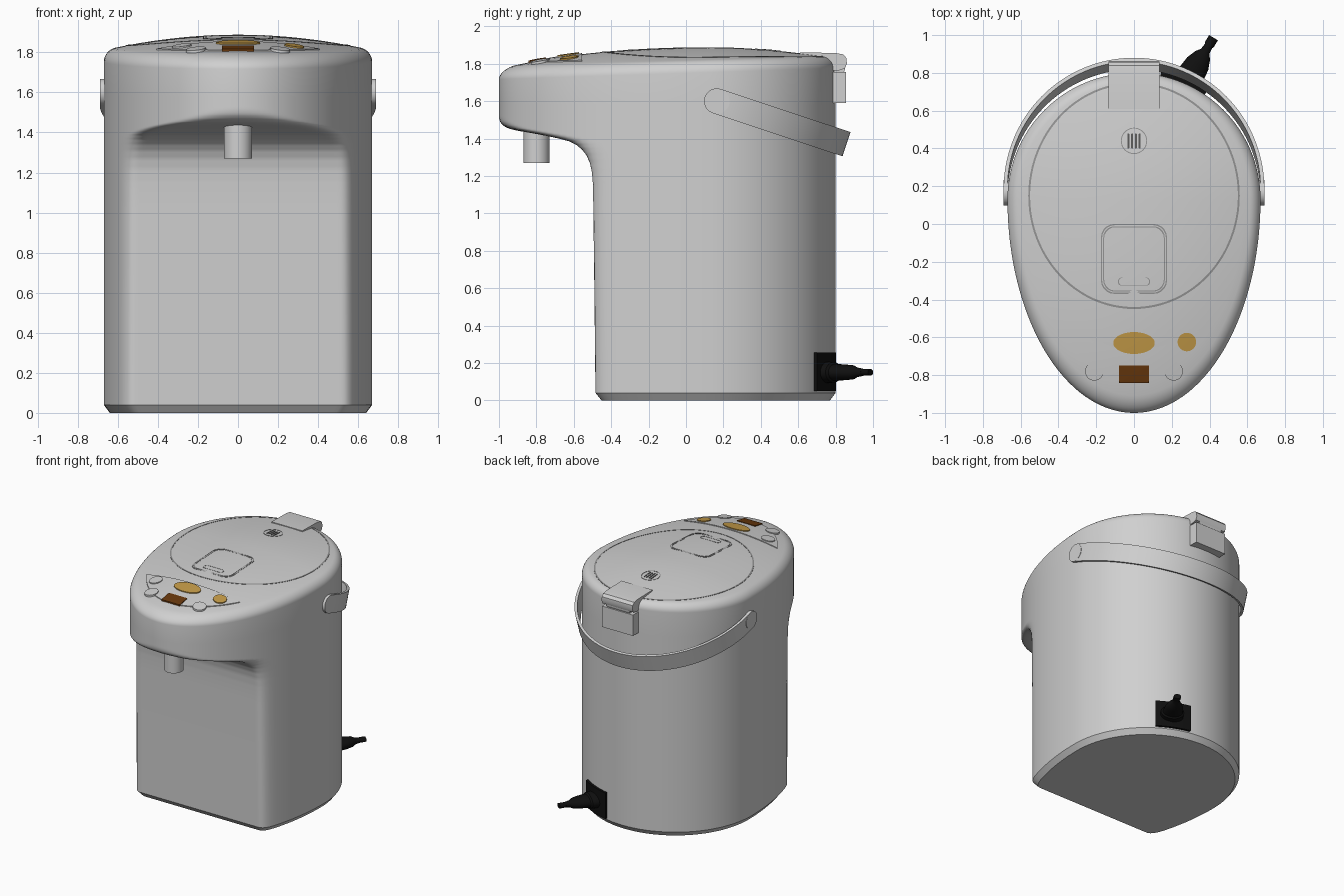
import bpy, bmesh, math
from mathutils import Vector

if "Cube" in bpy.data.objects:
    bpy.data.objects.remove(bpy.data.objects["Cube"])

CY, RX, RB, RF = 0.13, 0.67, 0.67, 1.13   # egg plan: centre y, half width, back and front radii
PEAK, RIM = 1.888, 0.055                  # top of the dome, rim rounding radius
TAU = 2 * math.pi


def material(name, r, g, b):
    m = bpy.data.materials.new(name)
    m.diffuse_color = (r, g, b, 1)
    m.use_nodes = True
    m.node_tree.nodes["Principled BSDF"].inputs["Base Color"].default_value = m.diffuse_color
    return m


GREY = material("light grey", 0.63, 0.63, 0.63)
SEAM = material("seam grey", 0.30, 0.30, 0.30)
DARK = material("dark grey", 0.10, 0.10, 0.10)
GOLD = material("gold", 0.56, 0.33, 0.065)
BROWN = material("brown", 0.14, 0.04, 0.004)
BLACK = material("black", 0.005, 0.005, 0.005)


def loft(name, rings, mat, closed=False, angle=30):
    """Skin a list of equal closed rings; cap the ends unless it loops round."""
    n, k = len(rings[0]), len(rings)
    bm = bmesh.new()
    v = [[bm.verts.new(p) for p in ring] for ring in rings]
    for j in range(k if closed else k - 1):
        a, b = v[j], v[(j + 1) % k]
        for i in range(n):
            bm.faces.new((a[i], a[(i + 1) % n], b[(i + 1) % n], b[i]))
    if not closed:
        bm.faces.new(v[0][::-1])
        bm.faces.new(v[-1])
    bmesh.ops.recalc_face_normals(bm, faces=bm.faces)
    me = bpy.data.meshes.new(name)
    bm.to_mesh(me)
    bm.free()
    me.materials.append(mat)
    ob = bpy.data.objects.new(name, me)
    bpy.context.collection.objects.link(ob)
    bpy.ops.object.select_all(action='DESELECT')
    ob.select_set(True)
    bpy.context.view_layer.objects.active = ob
    bpy.ops.object.shade_smooth_by_angle(angle=math.radians(angle))
    return ob


def egg(s, n=144):
    pts = []
    for i in range(n):
        a = TAU * i / n
        r = RB if math.sin(a) > 0 else RF
        pts.append((s * RX * math.cos(a), CY + s * r * math.sin(a)))
    return pts


def top_z(x, y):
    s2 = (x / RX) ** 2 + ((y - CY) / (RB if y > CY else RF)) ** 2
    rim = 1.805 + 0.033 * y
    return rim + (PEAK - rim) * (1 - s2)


def soft_max(a, b, k=0.1):
    h = max(k - abs(a - b), 0) / k
    return max(a, b) + h * h * k / 4


# Body: egg section, cut back to a flat front below the overhanging head
front = [(0.04, -0.484), (0.6, -0.49), (1.15, -0.497), (1.22, -0.503), (1.27, -0.514),
         (1.31, -0.532), (1.34, -0.555), (1.365, -0.585), (1.385, -0.625), (1.40, -0.68),
         (1.415, -0.75), (1.428, -0.82), (1.44, -0.89), (1.452, -0.95), (1.468, -1.00),
         (1.49, -1.05), (1.53, -1.11), (1.58, -1.3)]


def flat_ring(s, z, f):
    return [(x, soft_max(y, f), z) for x, y in egg(s)]


rings = [flat_ring(0.955, 0, -0.452)]
for (z0, f0), (z1, f1) in zip(front, front[1:]):
    for q in range(4):
        t = q / 4
        rings.append(flat_ring(1, z0 + (z1 - z0) * t, f0 + (f1 - f0) * t))
rings.append(flat_ring(1, 1.58, -2))
for q in range(9):                        # rounded rim
    a = math.pi / 2 * (1 - q / 8)
    rings.append([(x, y, top_z(x, y) - RIM * (1 - math.cos(a)))
                  for x, y in egg(1 - RIM / RX * (1 - math.sin(a)))])
for q in range(1, 17):                    # domed top
    rings.append([(x, y, top_z(x, y)) for x, y in egg(0.918 * (1 - q / 16) + 0.01)])
loft("body", rings, GREY)


# Details draped over the domed top
def ellipse(cx, cy, rx, ry, n=40):
    return [(cx + rx * math.cos(TAU * i / n), cy + ry * math.sin(TAU * i / n)) for i in range(n)]


def rounded(cx, cy, hx, hy, r):
    pts = []
    for c, (sx, sy) in enumerate(((1, 1), (-1, 1), (-1, -1), (1, -1))):
        for q in range(6):
            a = math.pi / 2 * (c + q / 5)
            pts.append((cx + sx * (hx - r) + r * math.cos(a), cy + sy * (hy - r) + r * math.sin(a)))
    return pts


def shrink(outline, t):
    n = len(outline)
    cx, cy = sum(p[0] for p in outline) / n, sum(p[1] for p in outline) / n
    return [(cx + (x - cx) * t, cy + (y - cy) * t) for x, y in outline]


def drape(outline, t, lift):
    return [(x, y, top_z(x, y) + lift) for x, y in shrink(outline, t)]


def plate(name, outline, lift, mat):
    loft(name, [drape(outline, t, h) for t, h in
                ((1, -0.004), (1, lift), (0.8, lift), (0.6, lift), (0.4, lift),
                 (0.2, lift), (0.02, lift))], mat)


def seam(name, outline, width, mat=SEAM):
    size = max(p[0] for p in outline) - min(p[0] for p in outline)
    t = 1 - 2 * width / size
    loft(name, [drape(outline, *p) for p in ((1, -0.004), (1, 0.002), (t, 0.002), (t, -0.004))],
         mat, closed=True)


seam("lid_seam", ellipse(0, 0.15, 0.56, 0.60, 96), 0.010)
seam("latch_seam", rounded(0, -0.185, 0.175, 0.185, 0.07), 0.006)
seam("latch_inner_seam", rounded(0, -0.185, 0.163, 0.173, 0.06), 0.005)
seam("latch_grip", rounded(0, -0.305, 0.085, 0.022, 0.02), 0.006)
seam("vent_ring", ellipse(0, 0.44, 0.07, 0.07), 0.005)
for i in range(4):
    plate("vent_slot", rounded(-0.03 + 0.02 * i, 0.44, 0.005, 0.04, 0.004), 0.003, DARK)

# Control panel with display and buttons
panel = [p for p in egg(0.86) if p[1] <= -0.55]
(x0, y0), (x1, y1) = panel[-1], panel[0]
panel += [(x0 + (x1 - x0) * i / 16, y0 + (y1 - y0) * i / 16) for i in range(1, 16)]
plate("control_panel", panel, 0.006, GREY)
plate("main_button", ellipse(0, -0.63, 0.11, 0.058), 0.013, GOLD)
plate("round_button", ellipse(0.28, -0.625, 0.049, 0.049), 0.013, GOLD)
plate("display", rounded(0, -0.795, 0.08, 0.047, 0.002), 0.012, BROWN)
for x, y in ((-0.28, -0.625), (-0.21, -0.78), (0.21, -0.78)):
    plate("grey_button", ellipse(x, y, 0.049, 0.049), 0.013, GREY)

# Spout
loft("spout", [[(x, y, z) for x, y in ellipse(0, -0.80, 0.07, 0.07)] for z in (1.27, 1.50)], GREY)


# Lid hinge: profiles extruded across x
def extrude_x(name, profile, half, mat=GREY):
    loft(name, [[(x, y, z) for y, z in profile] for x in (-half, half)], mat)


extrude_x("hinge_cover", [(0.61, 1.82), (0.61, 1.861), (0.80, 1.857), (0.84, 1.85), (0.858, 1.83),
                          (0.86, 1.80), (0.85, 1.775), (0.82, 1.765), (0.74, 1.765)], 0.135)
extrude_x("hinge_barrel", ellipse(0.81, 1.775, 0.04, 0.04, 20), 0.10)
extrude_x("hinge_block", [(0.74, 1.59), (0.855, 1.59), (0.855, 1.755), (0.74, 1.755)], 0.135)

# Carrying handle: tilted flat band with round pivots
pivot = Vector((0, 0.165, 1.60))
along, across = Vector((0, 0.95, -0.316)), Vector((0, 0.316, 0.95))
rings = []
for i in range(65):
    a = math.pi * i / 64
    ring = []
    for w, d in ((-0.068, 0), (0.068, 0), (0.068, 0.02), (-0.068, 0.02)):
        ring.append(pivot + Vector(((0.67 + d) * math.cos(a), 0, 0))
                    + along * (0.71 + d) * math.sin(a) + across * w)
    rings.append(ring)
loft("handle", rings, GREY)
for side in (-1, 1):
    loft("handle_pivot", [[(side * x, y, z) for y, z in ellipse(0.165, 1.60, 0.068, 0.068)]
                          for x in (0.655, 0.69)], GREY)

# Power socket curved round the back, and its plug
rings = []
for i in range(13):
    a = math.radians(56 + 22 * i / 12)
    rings.append([(r * math.cos(a), CY + r * math.sin(a), z) for r, z in
                  ((0.65, 0.05), (0.688, 0.05), (0.688, 0.255), (0.65, 0.255))])
loft("power_socket", rings, BLACK)
axis, side = Vector((0.52, 0.855, 0)), Vector((0.855, -0.52, 0))
rings = []
for d, w, h in ((0, 0.085, 0.06), (0.07, 0.085, 0.055), (0.08, 0.072, 0.045), (0.14, 0.065, 0.042),
                (0.19, 0.045, 0.038), (0.215, 0.026, 0.026), (0.25, 0.022, 0.02),
                (0.255, 0.027, 0.018), (0.30, 0.027, 0.018)):
    rings.append([Vector((0.265, 0.73, 0.15)) + axis * d + side * p + Vector((0, 0, q))
                  for p, q in ellipse(0, 0, w, h, 20)])
loft("plug", rings, BLACK)
